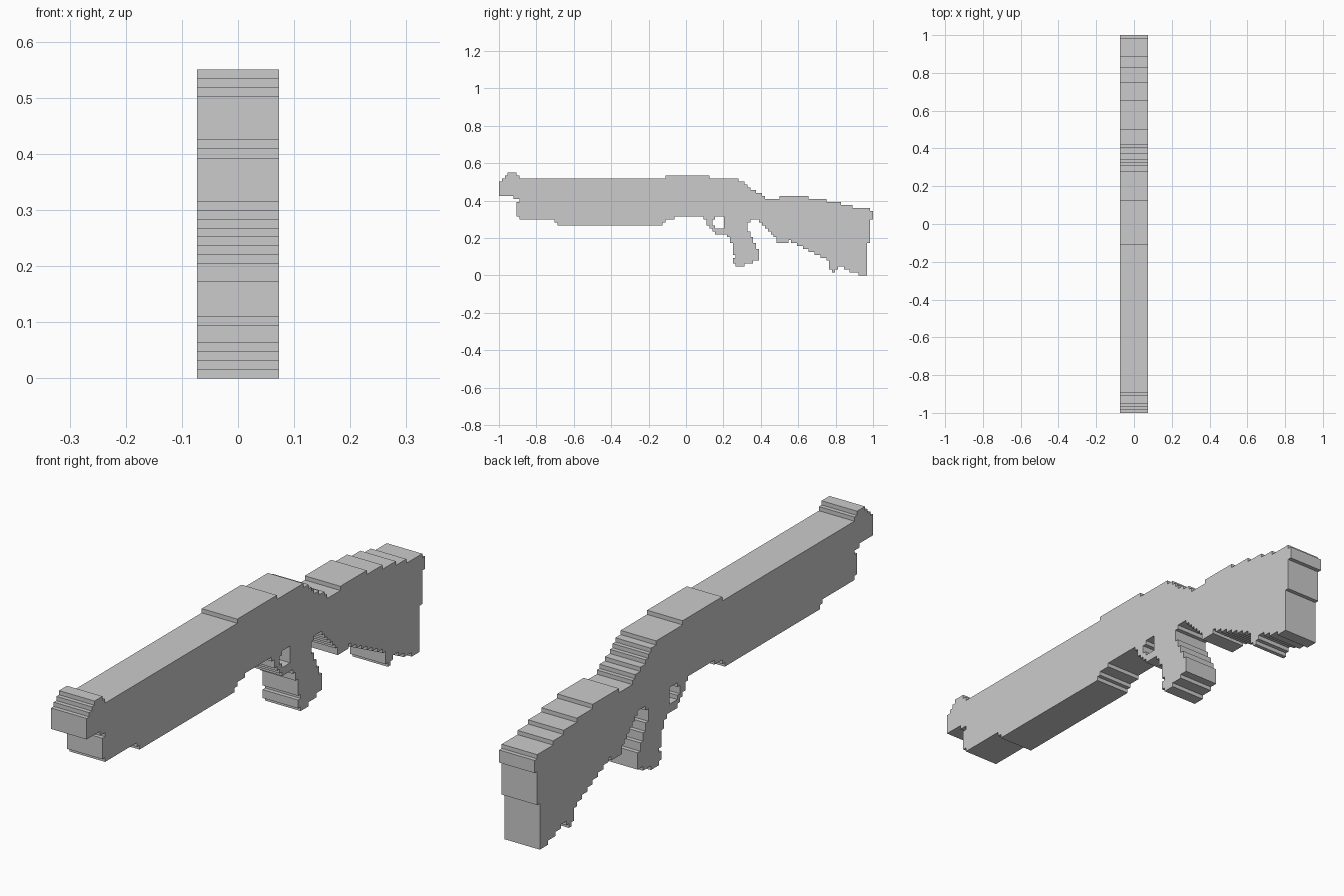
import bpy

if "Cube" in bpy.data.objects:
    bpy.data.objects.remove(bpy.data.objects["Cube"])

# Stepped side profiles on a grid: i counts along y, k counts up z
STEP_Y, STEP_Z, HALF = 1 / 64, 0.55 / 35, 0.0735


def stairs(bottom, top, end):
    """Counter-clockwise outline from (start, level) steps."""
    def run(steps):
        pts = []
        for n, (i, k) in enumerate(steps):
            nxt = steps[n + 1][0] if n + 1 < len(steps) else end
            pts += [(i, k), (nxt, k)]
        return pts
    out = []
    for p in run(bottom) + run(top)[::-1]:
        if not out or out[-1] != p:
            out.append(p)
    return out


def edges(outline):
    return list(zip(outline, outline[1:] + outline[:1]))


def extrude(name, outline, shared):
    """Solid across x, leaving out walls where two parts join."""
    n = len(outline)
    verts = [(x, -1 + i * STEP_Y, k * STEP_Z) for x in (-HALF, HALF) for i, k in outline]
    faces = [list(range(n))[::-1], list(range(n, 2 * n))]
    for a, (p, q) in enumerate(edges(outline)):
        if (q, p) not in shared:
            b = (a + 1) % n
            faces.append([a, b, b + n, a + n])
    mesh = bpy.data.meshes.new(name)
    mesh.from_pydata(verts, [], faces)
    mesh.update()
    bpy.context.collection.objects.link(bpy.data.objects.new(name, mesh))


parts = {}

# Barrel with front sight, and receiver
parts["barrel_and_receiver"] = stairs(
    [(0, 27), (5, 26), (7, 25), (61, 20), (70, 20), (74, 20), (77, 20), (86, 19)],
    [(0, 32), (1, 33), (2, 34), (3, 35), (6, 34), (7, 33), (57, 34), (72, 33),
     (82, 32), (84, 31), (85, 30), (86, 29)], 88)

# Tube and fore-end under the barrel
parts["fore_end"] = stairs(
    [(6, 20), (7, 19), (19, 18), (20, 17), (56, 18), (57, 19), (60, 20)],
    [(6, 25), (7, 25)], 61)

# Shoulder stock
parts["stock"] = stairs(
    [(88, 19), (89, 18), (90, 17), (91, 16), (92, 15), (93, 14), (94, 13), (95, 11),
     (99, 12), (100, 11), (102, 10), (104, 9), (106, 8), (108, 7), (110, 6), (112, 5),
     (113, 2), (114, 1), (115, 2), (116, 3), (118, 2), (120, 1), (123, 0),
     (126, 11), (127, 19)],
    [(88, 28), (90, 27), (91, 26), (96, 27), (106, 26), (112, 25), (117, 24),
     (121, 23), (127, 22)], 128)
# the receiver's last column meets the stock at level 28
parts["barrel_and_receiver"] = [(88, 28) if p == (88, 29) else p
                                for p in parts["barrel_and_receiver"]]
body = parts["barrel_and_receiver"]
body.insert(body.index((88, 28)) + 1, (88, 29))

# Guard loop and hand grip
parts["guard_and_grip"] = [
    (70, 20), (70, 19), (71, 19), (71, 17), (72, 17), (72, 16), (73, 16), (73, 15),
    (74, 15), (74, 14), (78, 14), (78, 13), (79, 13), (79, 11), (80, 11), (80, 7),
    (81, 7), (81, 6), (80, 6), (80, 4), (81, 4), (81, 3), (84, 3), (84, 4), (87, 4),
    (87, 5), (89, 5), (89, 9), (88, 9), (88, 11), (87, 11), (87, 13), (86, 13),
    (86, 15), (85, 15), (85, 18), (86, 18), (86, 19), (86, 20), (77, 20), (77, 16),
    (74, 16), (74, 17), (73, 17), (73, 19), (74, 19), (74, 20)]

shared = {e for outline in parts.values() for e in edges(outline)}
for name, outline in parts.items():
    extrude(name, outline, shared)
